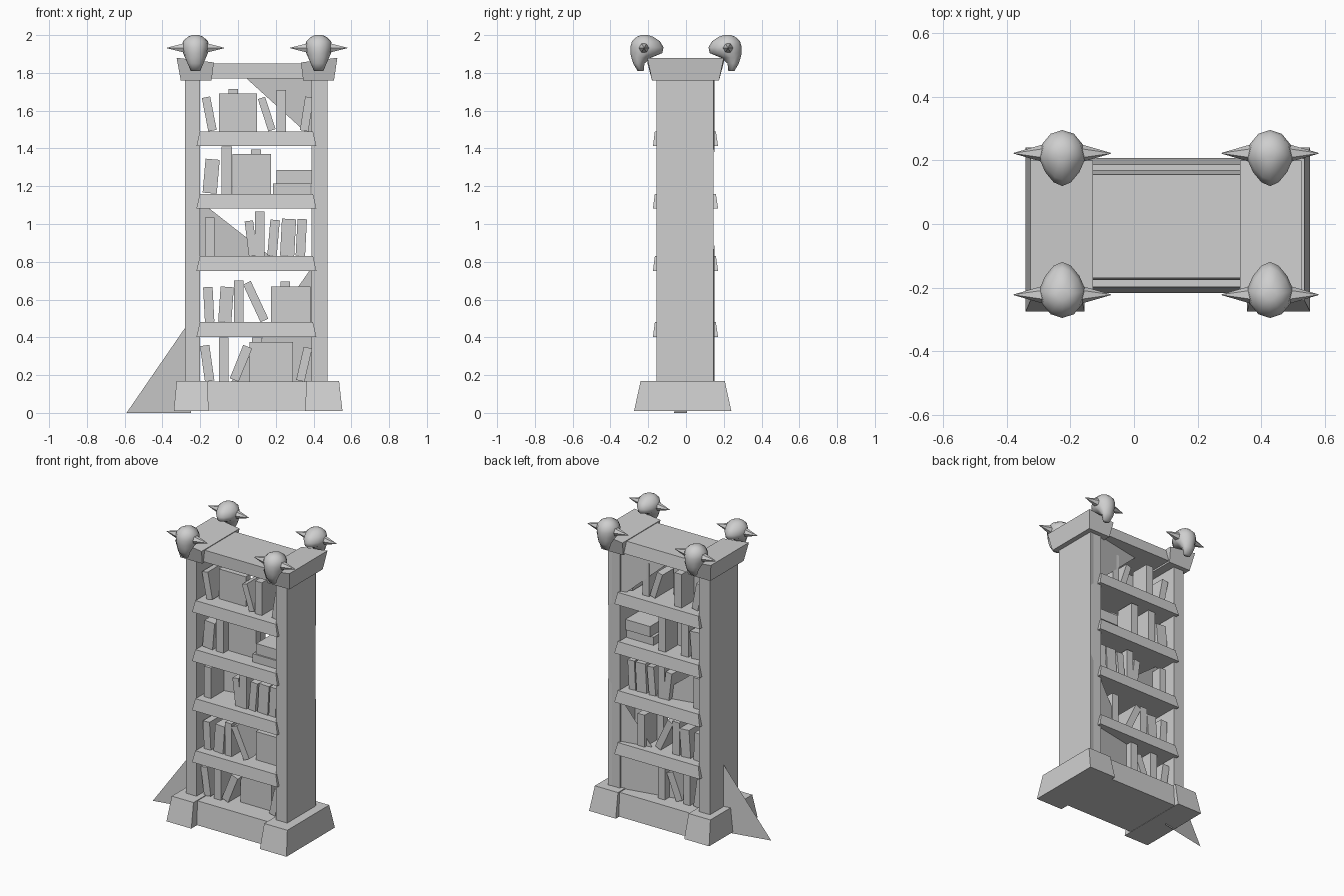
import bpy, bmesh, math
from mathutils import Matrix, Vector

if "Cube" in bpy.data.objects:
    bpy.data.objects.remove(bpy.data.objects["Cube"])

stone = bpy.data.materials.new("plain_grey")
stone.use_nodes = True
GREY = (0.62, 0.62, 0.62, 1)
stone.diffuse_color = GREY
stone.node_tree.nodes["Principled BSDF"].inputs["Base Color"].default_value = GREY


def finish(name, bm, smooth=False):
    bmesh.ops.recalc_face_normals(bm, faces=bm.faces)
    mesh = bpy.data.meshes.new(name)
    bm.to_mesh(mesh)
    bm.free()
    mesh.materials.append(stone)
    for p in mesh.polygons:
        p.use_smooth = smooth
    obj = bpy.data.objects.new(name, mesh)
    bpy.context.collection.objects.link(obj)
    return obj


def block(name, x, y, z, inset=(0, 0, 0, 0), drop=(0, 0)):
    """Box from ranges; inset pulls in the top at -x, +x, -y, +y; drop lowers its -x, +x edge."""
    bm = bmesh.new()
    rings = []
    for level, k in ((z[0], 0), (z[1], 1)):
        x0, x1 = x[0] + k * inset[0], x[1] - k * inset[1]
        y0, y1 = y[0] + k * inset[2], y[1] - k * inset[3]
        z0, z1 = level - k * drop[0], level - k * drop[1]
        rings.append([bm.verts.new(v) for v in
                      ((x0, y0, z0), (x1, y0, z1), (x1, y1, z1), (x0, y1, z0))])
    low, high = rings
    bm.faces.new(low)
    bm.faces.new(high)
    for i in range(4):
        j = (i + 1) % 4
        bm.faces.new((low[i], low[j], high[j], high[i]))
    return finish(name, bm)


# Plinth
block("base_middle", (-0.18, 0.38), (-0.217, 0.207), (0.012, 0.165), (0, 0, 0.02, 0.02))
block("base_end_right", (-0.34, -0.155), (-0.275, 0.24), (0.01, 0.17), (0.015, 0.008, 0.035, 0.035))
block("base_end_left", (0.355, 0.553), (-0.275, 0.24), (0.01, 0.17), (0.008, 0.018, 0.035, 0.035))

# Side walls
block("side_wall_right", (-0.28, -0.2), (-0.155, 0.145), (0.165, 1.77))
block("side_wall_left", (0.39, 0.475), (-0.155, 0.145), (0.165, 1.77))

# Capitals, flaring upward and sloping in to the beam between them
block("capital_right", (-0.303, -0.14), (-0.18, 0.175), (1.76, 1.88),
      (-0.022, -0.012, -0.025, -0.025), (0, 0.025))
block("capital_left", (0.345, 0.508), (-0.18, 0.175), (1.76, 1.88),
      (-0.012, -0.018, -0.025, -0.025), (0.025, 0))
block("top_beam", (-0.15, 0.35), (-0.17, 0.17), (1.77, 1.85), (0, 0, 0, 0.015))

# Shelves
SHELVES = [0.165, 0.48, 0.83, 1.16, 1.49]
for top in SHELVES[1:]:
    block("shelf", (-0.22, 0.415), (-0.175, 0.17), (top - 0.078, top), (0.018, 0.018, 0.01, 0.012))


# Books: bottom centre x, width, height, lean in degrees
def book(x, shelf, width, height, lean=0, depth=(-0.11, 0.1)):
    obj = block("book", (-width / 2, width / 2), depth, (0, height))
    a = math.radians(lean)
    lift = shelf + abs(math.sin(a)) * width / 2
    obj.data.transform(Matrix.Translation((x, 0, lift)) @ Matrix.Rotation(a, 4, 'Y'))


ROWS = [
    [(-0.15, 0.05, 0.19, -8), (-0.075, 0.05, 0.235, 0), (-0.02, 0.05, 0.19, 22), (0.33, 0.045, 0.18, 13)],
    [(-0.15, 0.05, 0.185, -3), (-0.07, 0.07, 0.185, 4), (0.005, 0.05, 0.22, 0), (0.14, 0.045, 0.22, -25)],
    [(-0.15, 0.05, 0.205, 0), (0.08, 0.045, 0.185, -7), (0.115, 0.05, 0.235, 0), (0.18, 0.05, 0.19, 5),
     (0.26, 0.075, 0.195, 3), (0.33, 0.05, 0.195, 3)],
    [(-0.15, 0.075, 0.18, 5), (-0.06, 0.055, 0.25, 0)],
    [(-0.135, 0.045, 0.18, -11), (0.18, 0.04, 0.18, -18), (0.23, 0.05, 0.22, 0), (0.35, 0.045, 0.18, 9)],
]
for shelf, row in zip(SHELVES, ROWS):
    for item in row:
        book(item[0], shelf, *item[1:])

# Cover-out books, each with a taller thin one behind
for row, x, width, height, x_behind in ((0, 0.175, 0.23, 0.21, 0.1), (1, 0.28, 0.21, 0.19, 0.25),
                                        (3, 0.073, 0.205, 0.21, 0.095), (4, 0, 0.2, 0.2, -0.025)):
    book(x, SHELVES[row], width, height, 0, (-0.06, -0.01))
    book(x_behind, SHELVES[row], 0.052, height + 0.025, 0, (-0.01, 0.12))

# Books lying flat
block("flat_book_lower", (0.185, 0.385), (-0.11, 0.08), (1.16, 1.215))
block("flat_book_upper", (0.205, 0.388), (-0.1, 0.09), (1.215, 1.285))


# Paper-thin cobweb sheets, all in one slightly turned upright plane
def web(*corners):
    bm = bmesh.new()
    bm.faces.new([bm.verts.new((x, 0.055 + 0.2 * x, z)) for x, z in corners])
    finish("cobweb", bm)


web((-0.59, 0), (-0.25, 0), (-0.25, 0.494))
web((0.04, 1.775), (0.475, 1.775), (0.475, 1.38))
web((-0.2, 1.12), (0.17, 0.83), (-0.2, 0.83))
web((0.475, 0.89), (-0.06, 0.13), (0.475, 0.13))


# Horned skulls: lofted head rings (z, y centre, half depth, half width)
HEAD = [(1.81, 0.24, 0.016, 0.025), (1.85, 0.25, 0.03, 0.042), (1.88, 0.237, 0.052, 0.055),
        (1.905, 0.21, 0.085, 0.066), (1.935, 0.207, 0.088, 0.073), (1.967, 0.212, 0.074, 0.066),
        (1.99, 0.217, 0.045, 0.042), (2.0, 0.22, 0.02, 0.02)]
SIDES = 12


def skull(x, side):
    bm = bmesh.new()
    rings = []
    for z, y, depth, width in HEAD:
        ring = []
        for i in range(SIDES):
            a = math.tau * i / SIDES
            # The head narrows towards the back
            taper = 1 + 0.3 * min(0, math.sin(a))
            ring.append(bm.verts.new((x + width * taper * math.cos(a),
                                      side * (y + depth * math.sin(a)), z)))
        rings.append(ring)
    for low, high in zip(rings, rings[1:]):
        for i in range(SIDES):
            j = (i + 1) % SIDES
            bm.faces.new((low[i], low[j], high[j], high[i]))
    bm.faces.new(rings[0])
    bm.faces.new(rings[-1])
    finish("skull", bm, True)
    # Horns pointing out to each side
    for s in (-1, 1):
        bm = bmesh.new()
        turn = Matrix.Rotation(s * math.pi / 2, 4, 'Y')
        bmesh.ops.create_cone(bm, cap_ends=True, segments=6, radius1=0.03, radius2=0.001, depth=0.1,
                              matrix=Matrix.Translation(Vector((x + s * 0.103, side * 0.222, 1.932))) @ turn)
        finish("horn", bm)


for x in (-0.225, 0.427):
    for side in (-1, 1):
        skull(x, side)
